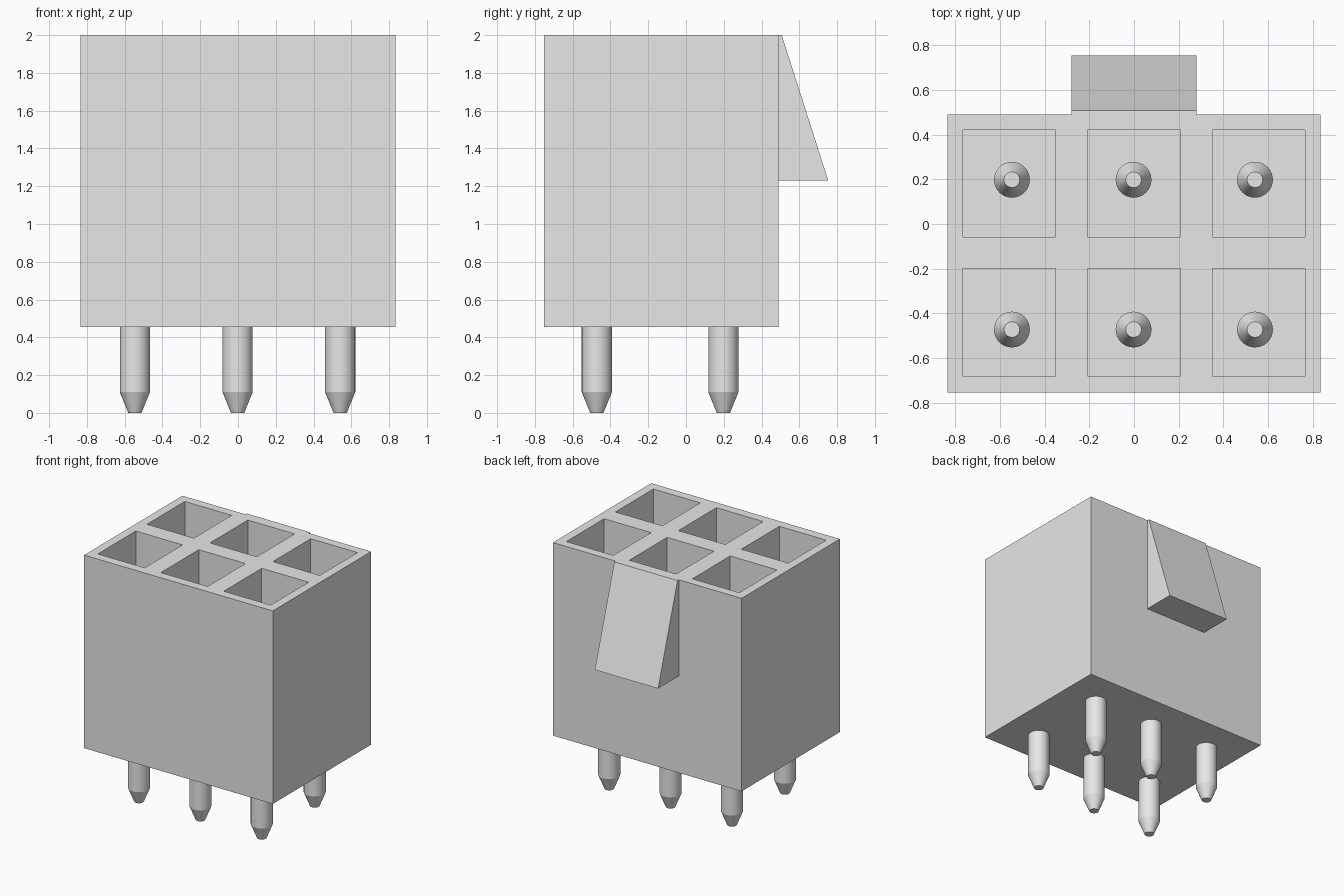
import bpy
import bmesh
import math

if "Cube" in bpy.data.objects:
    bpy.data.objects.remove(bpy.data.objects["Cube"], do_unlink=True)

grey = bpy.data.materials.new("light_grey")
grey.use_nodes = True
grey.diffuse_color = (0.8, 0.8, 0.8, 1)
grey.node_tree.nodes["Principled BSDF"].inputs["Base Color"].default_value = (0.8, 0.8, 0.8, 1)

TOP, BASE, FLOOR = 2.0, 0.455, 0.76
PIN_TOP, PIN_R, TIP_R, TAPER = 1.55, 0.08, 0.035, 0.11


def make_object(name, bm):
    bmesh.ops.recalc_face_normals(bm, faces=bm.faces)
    mesh = bpy.data.meshes.new(name)
    bm.to_mesh(mesh)
    bm.free()
    mesh.materials.append(grey)
    obj = bpy.data.objects.new(name, mesh)
    bpy.context.collection.objects.link(obj)
    return obj


# Housing: a top grid whose odd cells sink into six square sockets
xs = [-0.835, -0.765, -0.35, -0.207, 0.207, 0.35, 0.765, 0.835]
ys = [-0.753, -0.68, -0.20, -0.058, 0.42, 0.49]
bm = bmesh.new()
grid = [[bm.verts.new((x, y, TOP)) for y in ys] for x in xs]
sockets = []
for i in range(len(xs) - 1):
    for j in range(len(ys) - 1):
        face = bm.faces.new((grid[i][j], grid[i + 1][j], grid[i + 1][j + 1], grid[i][j + 1]))
        if i % 2 and j % 2:
            sockets.append(face)
rim = [e for e in bm.edges if e.is_boundary]
for face in bmesh.ops.extrude_discrete_faces(bm, faces=sockets)["faces"]:
    bmesh.ops.translate(bm, verts=face.verts, vec=(0, 0, FLOOR - TOP))
skirt = bmesh.ops.extrude_edge_only(bm, edges=rim)["geom"]
bmesh.ops.translate(bm, verts=[g for g in skirt if isinstance(g, bmesh.types.BMVert)],
                    vec=(0, 0, BASE - TOP))
bmesh.ops.holes_fill(bm, edges=[e for e in bm.edges if e.is_boundary], sides=0)
make_object("housing", bm)

# Wedge-shaped latch on the back wall
bm = bmesh.new()
profile = [(0.49, 1.23), (0.753, 1.23), (0.507, TOP), (0.49, TOP)]
side = bm.faces.new([bm.verts.new((-0.28, y, z)) for y, z in profile])
new = bmesh.ops.extrude_face_region(bm, geom=[side])["geom"]
bmesh.ops.translate(bm, verts=[g for g in new if isinstance(g, bmesh.types.BMVert)],
                    vec=(0.56, 0, 0))
make_object("latch", bm)

# Round pins, tapered at both ends, running through the socket floors
SIDES = 32


def make_pin(name, x, y):
    bm = bmesh.new()
    rings = []
    for r, z in [(TIP_R, 0), (PIN_R, TAPER), (PIN_R, PIN_TOP - TAPER), (TIP_R, PIN_TOP)]:
        rings.append([bm.verts.new((r * math.cos(2 * math.pi * k / SIDES),
                                    r * math.sin(2 * math.pi * k / SIDES), z))
                      for k in range(SIDES)])
    for low, high in zip(rings, rings[1:]):
        for k in range(SIDES):
            n = (k + 1) % SIDES
            bm.faces.new((low[k], low[n], high[n], high[k]))
    bm.faces.new(rings[0])
    bm.faces.new(rings[-1])
    pin = make_object(name, bm)
    pin.location = (x, y, 0)
    bpy.ops.object.select_all(action='DESELECT')
    pin.select_set(True)
    bpy.context.view_layer.objects.active = pin
    bpy.ops.object.shade_smooth_by_angle(angle=math.radians(20))


for row, y in (("front", -0.472), ("back", 0.198)):
    for col, x in (("right", -0.546), ("middle", -0.002), ("left", 0.541)):
        make_pin(f"{row}_{col}_pin", x, y)
